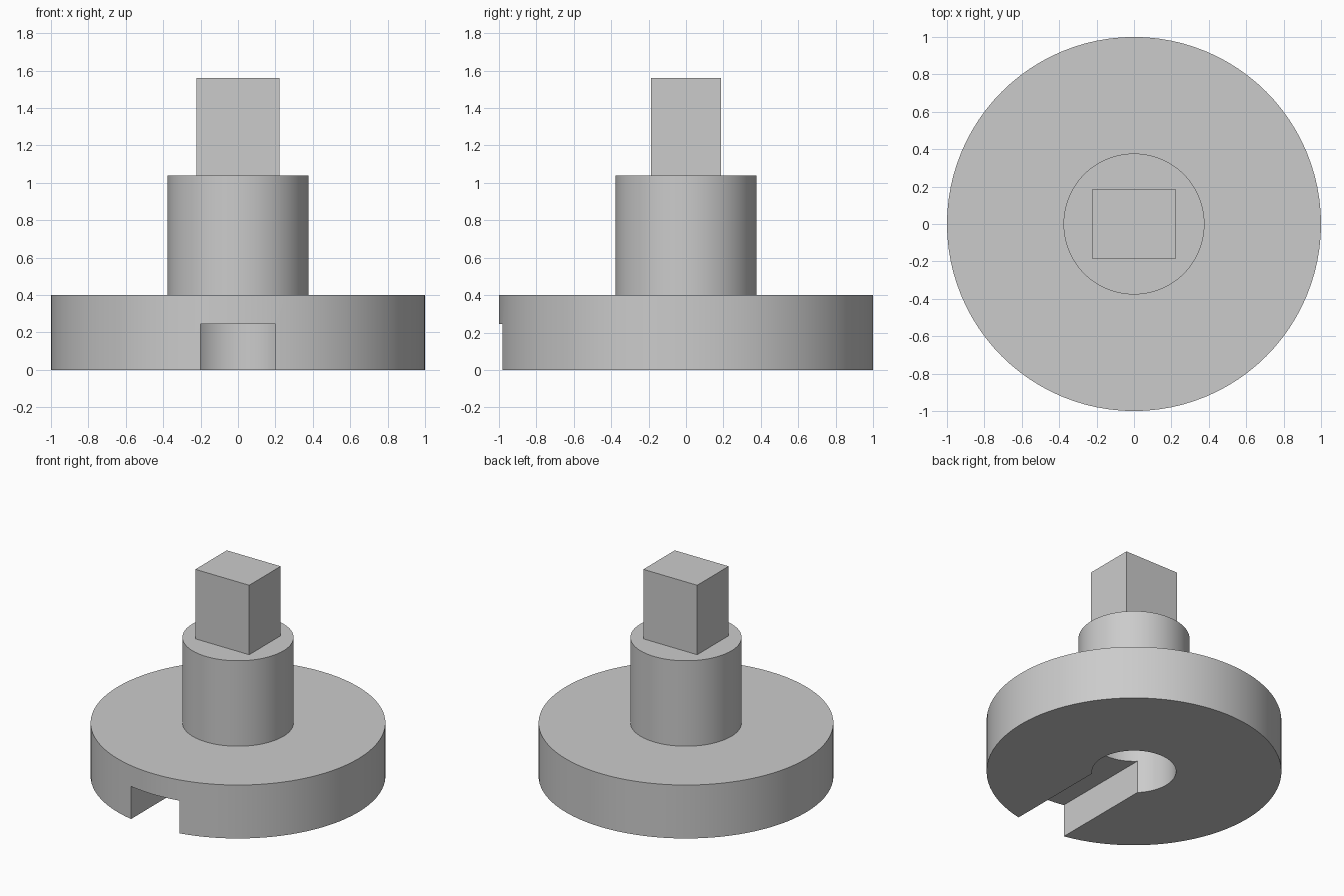
import bpy
import bmesh
import math
from mathutils import Matrix

if "Cube" in bpy.data.objects:
    bpy.data.objects.remove(bpy.data.objects["Cube"], do_unlink=True)

# Single plain grey
grey = bpy.data.materials.new("plain_grey")
grey.use_nodes = True
colour = (0.6, 0.6, 0.6, 1)
grey.diffuse_color = colour
grey.node_tree.nodes["Principled BSDF"].inputs["Base Color"].default_value = colour


def add_object(name, bm):
    bmesh.ops.recalc_face_normals(bm, faces=bm.faces)
    mesh = bpy.data.meshes.new(name)
    bm.to_mesh(mesh)
    bm.free()
    mesh.materials.append(grey)
    obj = bpy.data.objects.new(name, mesh)
    bpy.context.collection.objects.link(obj)
    return obj


def lathe(name, profile, segments=96):
    bm = bmesh.new()
    verts = [bm.verts.new((r, 0, z)) for r, z in profile]
    edges = [bm.edges.new(pair) for pair in zip(verts, verts[1:])]
    bmesh.ops.spin(bm, geom=verts + edges, cent=(0, 0, 0), axis=(0, 0, 1),
                   angle=math.tau, steps=segments, use_merge=True)
    # Cap the open rings at both ends of the profile
    bmesh.ops.remove_doubles(bm, verts=bm.verts, dist=1e-5)
    bmesh.ops.holes_fill(bm, edges=[e for e in bm.edges if e.is_boundary], sides=0)
    return add_object(name, bm)


def box(name, low, high):
    bm = bmesh.new()
    size = [b - a for a, b in zip(low, high)]
    middle = [(a + b) / 2 for a, b in zip(low, high)]
    bmesh.ops.create_cube(bm, size=1, matrix=Matrix.Translation(middle)
                          @ Matrix.Diagonal((*size, 1)))
    return add_object(name, bm)


# Flange and stem, with a blind bore from below
bore, stem, flange = 0.285, 0.377, 1.0
body = lathe("flange_and_stem", [
    (bore, 0.8), (bore, 0), (flange, 0), (flange, 0.4),
    (stem, 0.4), (stem, 1.04)])

# Slot from the front rim into the bore
cutter = box("slot_cutter", (-0.2, -1.2, -0.1), (0.2, 0, 0.245))
cut = body.modifiers.new("slot", 'BOOLEAN')
cut.operation = 'DIFFERENCE'
cut.solver = 'EXACT'
cut.object = cutter
bpy.ops.object.select_all(action='DESELECT')
body.select_set(True)
bpy.context.view_layer.objects.active = body
bpy.ops.object.modifier_apply(modifier=cut.name)
bpy.data.objects.remove(cutter, do_unlink=True)
bpy.ops.object.shade_smooth_by_angle(angle=math.radians(30))

# Rectangular drive tang on top
box("drive_tang", (-0.223, -0.186, 1.02), (0.223, 0.186, 1.56))
